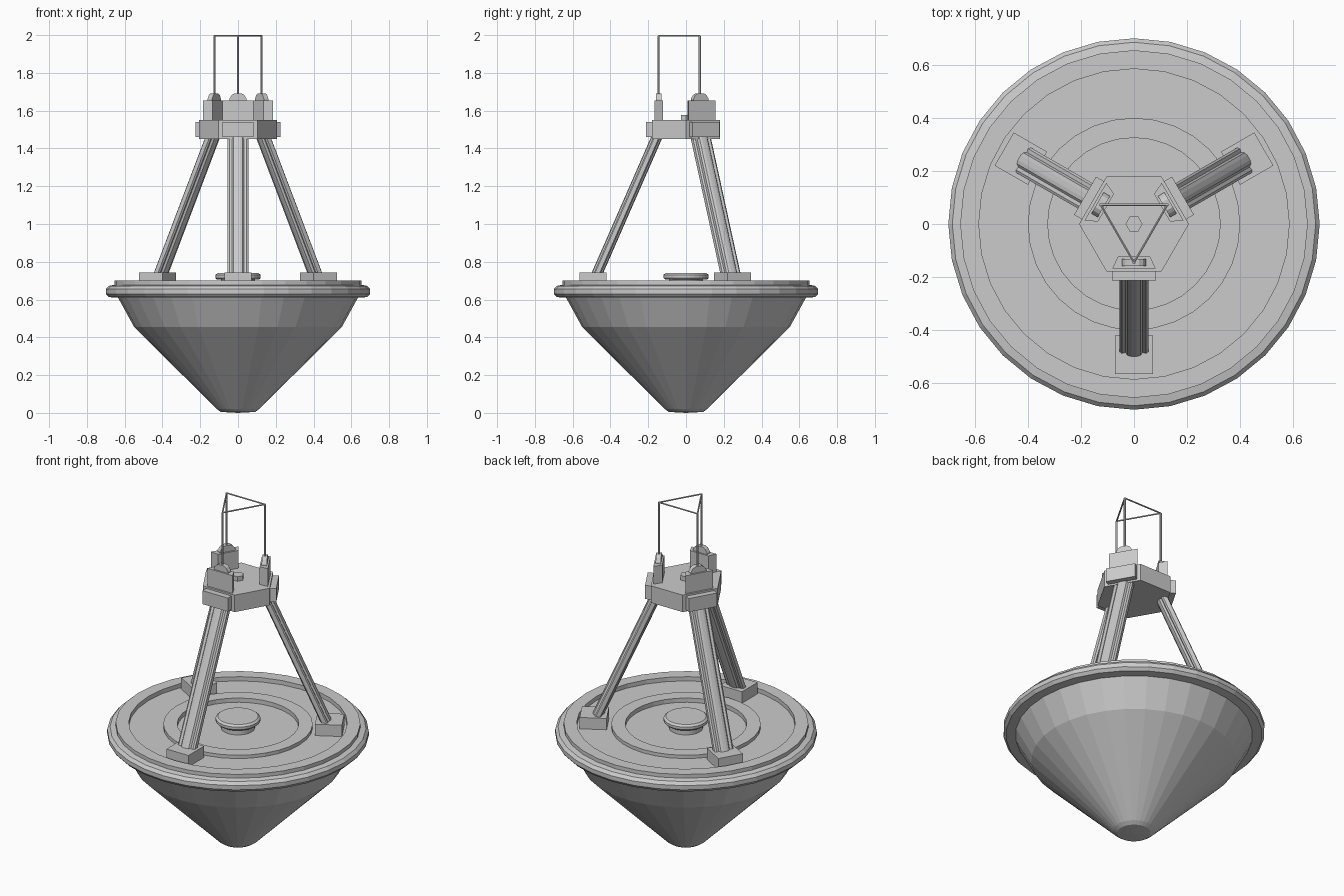
import bpy, bmesh
from math import pi, sin, cos, radians
from mathutils import Matrix, Vector

cube = bpy.data.objects.get("Cube")
if cube:
    bpy.data.objects.remove(cube, do_unlink=True)


def finish(name, bm, turn=0):
    bmesh.ops.recalc_face_normals(bm, faces=bm.faces)
    bm.transform(Matrix.Rotation(turn, 4, 'Z'))
    mesh = bpy.data.meshes.new(name)
    bm.to_mesh(mesh)
    bm.free()
    obj = bpy.data.objects.new(name, mesh)
    bpy.context.collection.objects.link(obj)
    return obj


def loft(name, lower, upper, turn=0):
    """Closed solid between two matching outlines."""
    bm = bmesh.new()
    a = [bm.verts.new(p) for p in lower]
    b = [bm.verts.new(p) for p in upper]
    bm.faces.new(a)
    bm.faces.new(b)
    for i in range(len(a)):
        j = (i + 1) % len(a)
        bm.faces.new((a[i], a[j], b[j], b[i]))
    return finish(name, bm, turn)


def prism(name, outline, z0, z1, turn=0):
    return loft(name, [(x, y, z0) for x, y in outline],
                [(x, y, z1) for x, y in outline], turn)


def block(name, half, y0, y1, z0, z1, turn=0):
    return prism(name, [(-half, y0), (half, y0), (half, y1), (-half, y1)], z0, z1, turn)


def polygon(radius, sides):
    return [(radius * cos(2 * pi * i / sides), radius * sin(2 * pi * i / sides))
            for i in range(sides)]


def lathe(name, profile, sides=32):
    bm = bmesh.new()
    verts = [bm.verts.new((r, 0, z)) for r, z in profile]
    edges = [bm.edges.new(pair) for pair in zip(verts, verts[1:])]
    bmesh.ops.spin(bm, geom=verts + edges, cent=(0, 0, 0), axis=(0, 0, 1),
                   angle=2 * pi, steps=sides, use_duplicate=False)
    bmesh.ops.remove_doubles(bm, verts=bm.verts, dist=0.0005)
    return finish(name, bm)


def rod(name, start, end, radius):
    start, end = Vector(start), Vector(end)
    axis = end - start
    bm = bmesh.new()
    bmesh.ops.create_cone(bm, cap_ends=True, segments=6, radius1=radius,
                          radius2=radius, depth=axis.length)
    bm.transform(Matrix.Translation((start + end) / 2)
                 @ axis.to_track_quat('Z', 'Y').to_matrix().to_4x4())
    return finish(name, bm)


# Conical body with rounded rim and stepped deck
lathe("body", [(0, 0), (0.09, 0.005), (0.112, 0.02), (0.55, 0.455), (0.635, 0.61),
               (0.685, 0.613), (0.7, 0.63), (0.7, 0.655), (0.685, 0.672),
               (0.655, 0.678), (0.655, 0.7), (0.585, 0.7), (0.585, 0.675),
               (0.4, 0.675), (0.4, 0.695), (0.325, 0.695), (0.325, 0.67), (0, 0.67)])

# Round cap in the middle of the deck
lathe("deck_cap", [(0, 0.67), (0.09, 0.67), (0.09, 0.705), (0.11, 0.705), (0.12, 0.715),
                   (0.12, 0.73), (0.108, 0.74), (0, 0.74)])

# Hexagonal hub and its bolt
prism("hub", polygon(0.207, 6), 1.45, 1.55)
prism("hub_bolt", polygon(0.032, 6), 1.55, 1.577)

# Ribbed rail section for the legs, mirrored from one quarter
quarter = [(0.055, 0.012), (0.046, 0.019), (0.032, 0.016), (0.024, 0.027), (0.01, 0.031)]
half = quarter + [(-x, y) for x, y in reversed(quarter)]
section = half + [(-x, -y) for x, y in half]

TOP = 2.0 - 0.004
tips = []
for i, side in enumerate(("front", "left", "right")):
    turn = radians(120 * i)

    # Leg and foot
    block(side + "_foot", 0.072, -0.565, -0.42, 0.67, 0.742, turn)
    loft(side + "_leg", [(x, y - 0.487, 0.7) for x, y in section],
         [(x, y - 0.15, 1.47) for x, y in section], turn)

    # Hub plate, upright and rounded antenna mount
    block(side + "_hub_plate", 0.083, -0.213, -0.17, 1.46, 1.54, turn)
    prism(side + "_upright", [(-0.082, -0.168), (0.082, -0.168),
                              (0.06, -0.122), (-0.06, -0.122)], 1.55, 1.655, turn)
    arch = [(0.046, 1.65), (0.046, 1.663), (0.033, 1.683), (0.018, 1.692)]
    arch += [(-x, z) for x, z in reversed(arch)]
    loft(side + "_antenna_mount", [(x, -0.159, z) for x, z in arch],
         [(x, -0.131, z) for x, z in arch], turn)

    # Antenna rod
    tip = Matrix.Rotation(turn, 3, 'Z') @ Vector((0, -0.145, TOP))
    tips.append(tip)
    rod(side + "_antenna", (tip.x, tip.y, 1.68), tip, 0.006)

# Wire triangle joining the antenna tips
for i in range(3):
    rod("antenna_wire", tips[i], tips[(i + 1) % 3], 0.0045)
